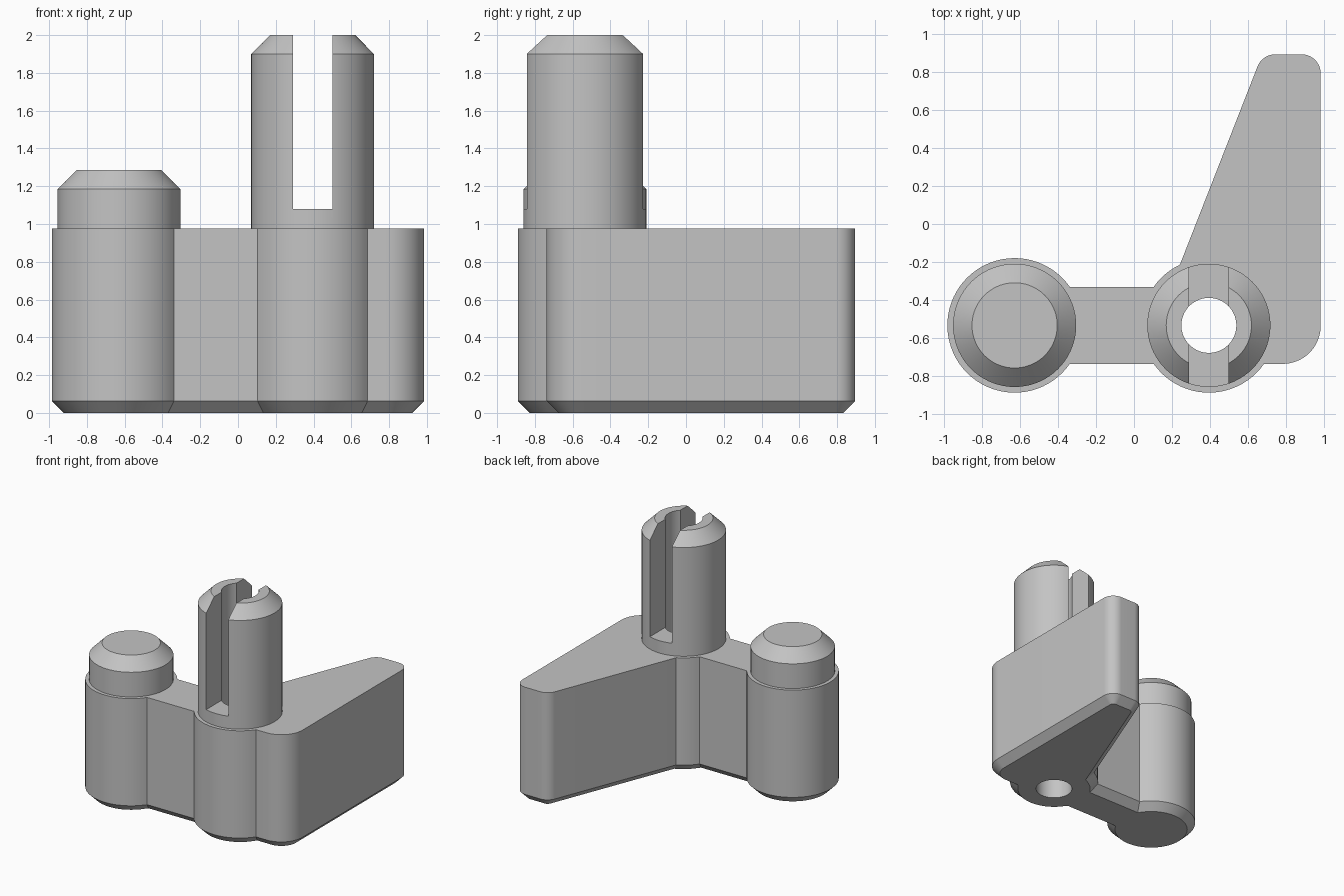
import bpy, bmesh
from math import radians, sin, cos, asin, degrees

cube = bpy.data.objects.get("Cube")
if cube:
    bpy.data.objects.remove(cube, do_unlink=True)

grey = bpy.data.materials.new("plain grey")
grey.use_nodes = True
colour = (0.55, 0.55, 0.55, 1)
grey.diffuse_color = colour
grey.node_tree.nodes["Principled BSDF"].inputs["Base Color"].default_value = colour

POST_Y = -0.535
LEFT_X, RIGHT_X = -0.63, 0.395
POST_R, PEG_R, TIP_R, HOLE_R = 0.355, 0.325, 0.225, 0.145
BASE_TOP = 0.975
TOP = 2.0


def arc(cx, cy, r, start, end, step=5):
    n = max(2, round(abs(end - start) / step))
    angles = [radians(start + (end - start) * i / n) for i in range(n + 1)]
    return [(cx + r * cos(a), cy + r * sin(a)) for a in angles]


def make_object(name, bm):
    bmesh.ops.recalc_face_normals(bm, faces=bm.faces)
    mesh = bpy.data.meshes.new(name)
    bm.to_mesh(mesh)
    bm.free()
    mesh.materials.append(grey)
    obj = bpy.data.objects.new(name, mesh)
    bpy.context.collection.objects.link(obj)
    return obj


def prism(name, outline, z0, z1, chamfer=0):
    """Extrude an outline upward, optionally chamfering the bottom rim."""
    bm = bmesh.new()
    bottom = bm.faces.new([bm.verts.new((x, y, z0)) for x, y in outline])
    rim = list(bottom.edges)
    out = bmesh.ops.extrude_face_region(bm, geom=[bottom], use_keep_orig=True)
    for v in out["geom"]:
        if isinstance(v, bmesh.types.BMVert):
            v.co.z = z1
    bmesh.ops.recalc_face_normals(bm, faces=bm.faces)
    if chamfer:
        bmesh.ops.bevel(bm, geom=rim, offset=chamfer, offset_type='OFFSET',
                        segments=1, affect='EDGES', clamp_overlap=False)
    return make_object(name, bm)


def peg(name, x, top):
    """Round peg with a conical tip."""
    bm = bmesh.new()
    rings = [[bm.verts.new((px, py, z)) for px, py in arc(x, POST_Y, r, 0, 360)[:-1]]
             for r, z in ((PEG_R, BASE_TOP), (PEG_R, top - 0.1), (TIP_R, top))]
    for low, high in zip(rings, rings[1:]):
        for i in range(len(low)):
            bm.faces.new((low[i - 1], low[i], high[i], high[i - 1]))
    bm.faces.new(rings[0])
    bm.faces.new(rings[-1])
    return make_object(name, bm)


def cut(target, cutter):
    mod = target.modifiers.new("cut", 'BOOLEAN')
    mod.operation = 'DIFFERENCE'
    mod.solver = 'EXACT'
    mod.object = cutter
    bpy.context.view_layer.objects.active = target
    bpy.ops.object.modifier_apply(modifier=mod.name)


# Base: two round posts, a bridge and a tapered wing in one outline
join = degrees(asin(0.203 / POST_R))
outline = (arc(LEFT_X, POST_Y, POST_R, join, 360 - join)
           + arc(RIGHT_X, POST_Y, POST_R, 180 + join, 360 - join)
           + arc(0.785, -0.538, 0.2, -90, 0)
           + arc(0.885, 0.795, 0.1, 0, 90)
           + arc(0.745, 0.795, 0.1, 90, 158.5)
           + arc(RIGHT_X, POST_Y, POST_R, 115.5, 180 - join))
base = prism("base", outline, 0, BASE_TOP, 0.063)

# Pegs
short_peg = peg("short_peg", LEFT_X, 1.285)
slotted_peg = peg("slotted_peg", RIGHT_X, TOP)

# Through hole and slot
hole = prism("hole_cutter", arc(RIGHT_X, POST_Y, HOLE_R, 0, 360)[:-1], -0.2, TOP + 0.2)
x0, x1, y0, y1 = RIGHT_X - 0.104, RIGHT_X + 0.104, POST_Y - 0.5, POST_Y + 0.5
slot = prism("slot_cutter", [(x0, y0), (x1, y0), (x1, y1), (x0, y1)], 1.08, TOP + 0.2)
cut(base, hole)
cut(slotted_peg, hole)
cut(slotted_peg, slot)
for helper in (hole, slot):
    bpy.data.objects.remove(helper, do_unlink=True)

# Smooth round walls, sharp rims
bpy.ops.object.select_all(action='DESELECT')
for obj in (base, short_peg, slotted_peg):
    obj.select_set(True)
bpy.context.view_layer.objects.active = base
bpy.ops.object.shade_smooth_by_angle(angle=radians(20))
